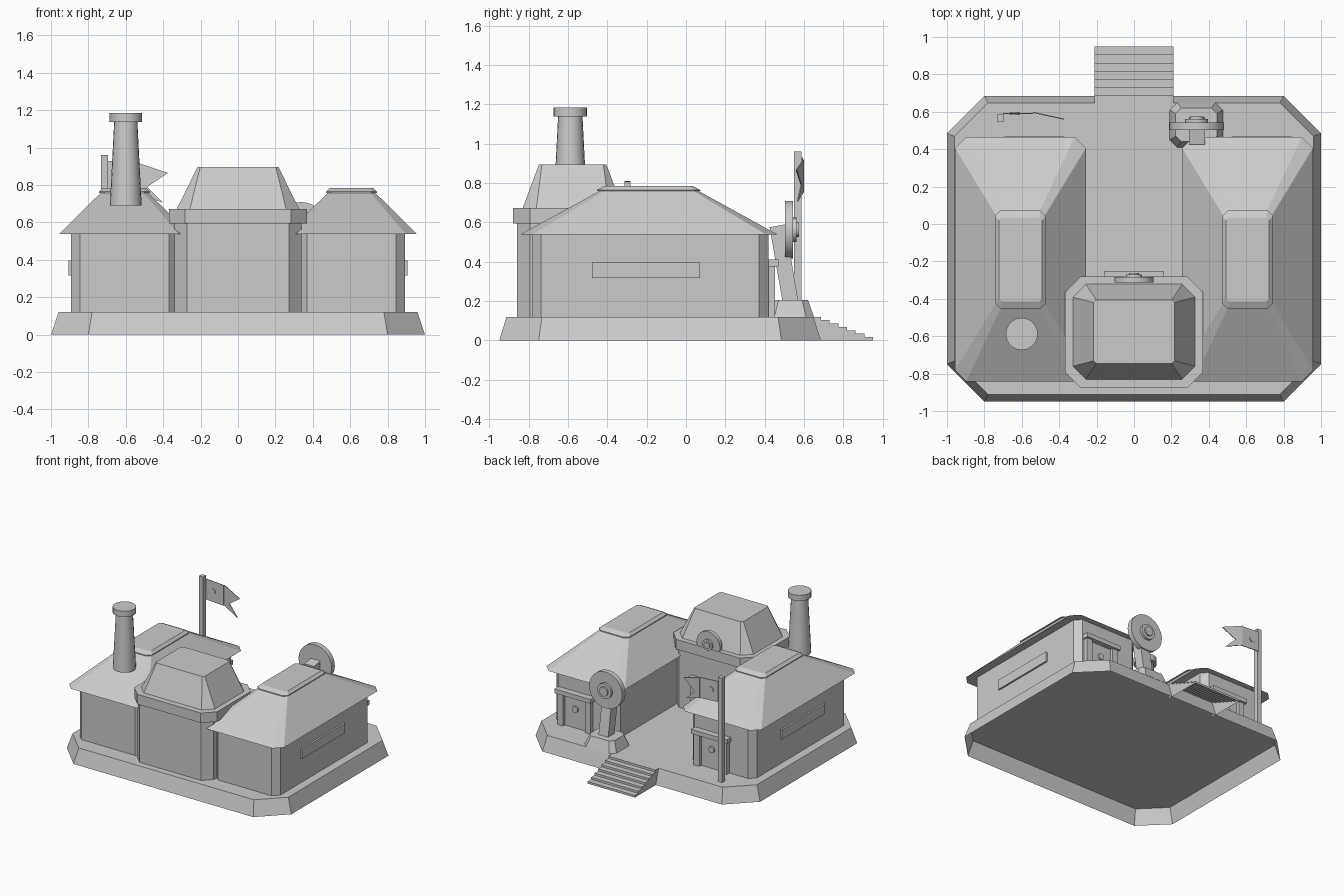
import bpy
import bmesh
from math import pi
from mathutils import Matrix, Vector

cube = bpy.data.objects.get("Cube")
if cube:
    bpy.data.objects.remove(cube, do_unlink=True)

stone = bpy.data.materials.new("plain_grey")
stone.use_nodes = True
GREY = (0.6, 0.6, 0.6, 1)
stone.diffuse_color = GREY
stone.node_tree.nodes["Principled BSDF"].inputs["Base Color"].default_value = GREY


def finish(name, bm):
    mesh = bpy.data.meshes.new(name)
    bm.to_mesh(mesh)
    bm.free()
    mesh.materials.append(stone)
    obj = bpy.data.objects.new(name, mesh)
    bpy.context.collection.objects.link(obj)
    return obj


def open_underside(bm, low, high):
    """Remove the faces for which every vertex lies in the hidden span."""
    hidden = [f for f in bm.faces if all(low(v.co) for v in f.verts) or all(high(v.co) for v in f.verts)]
    bmesh.ops.delete(bm, geom=hidden, context="FACES")


def loft(name, cx, cy, rings, hollow=False):
    """Stack of chamfered rectangles: (half x, half y, chamfer, z)."""
    bm = bmesh.new()
    loops = []
    for hx, hy, c, z in rings:
        pts = [(hx, c - hy), (hx, hy - c), (hx - c, hy), (c - hx, hy),
               (-hx, hy - c), (-hx, c - hy), (c - hx, -hy), (hx - c, -hy)]
        loops.append([bm.verts.new((cx + x, cy + y, z)) for x, y in pts])
    for a, b in zip(loops, loops[1:]):
        for i in range(8):
            j = (i + 1) % 8
            bm.faces.new((a[i], a[j], b[j], b[i]))
    bm.faces.new(loops[0])
    bm.faces.new(loops[-1])
    bmesh.ops.recalc_face_normals(bm, faces=bm.faces)
    if hollow:
        open_underside(bm, lambda p: p.z < 0.001, lambda p: False)
    return finish(name, bm)


def box(name, x, y, z):
    """Box from (min, max) pairs."""
    bm = bmesh.new()
    bmesh.ops.create_cube(bm, size=1)
    for v in bm.verts:
        v.co = Vector([lo + (hi - lo) * (c + 0.5) for c, (lo, hi) in zip(v.co, (x, y, z))])
    return finish(name, bm)


def cylinder(name, center, r1, r2, depth, sides=24, along_y=False):
    bm = bmesh.new()
    bmesh.ops.create_cone(bm, cap_ends=True, segments=sides, radius1=r1, radius2=r2, depth=depth)
    if along_y:
        bm.transform(Matrix.Rotation(-pi / 2, 4, "X"))
    bm.transform(Matrix.Translation(center))
    for f in bm.faces:
        f.smooth = len(f.verts) == 4
    for e in bm.edges:
        e.smooth = all(len(f.verts) == 4 for f in e.link_faces)
    return finish(name, bm)


def prism(name, points, axis, lo, hi, hollow=False):
    """Extrude a 2D outline along x or y; the other two axes take the points."""
    bm = bmesh.new()

    def place(p, d):
        return (d, p[0], p[1]) if axis == "x" else (p[0], d, p[1])
    a = [bm.verts.new(place(p, lo)) for p in points]
    b = [bm.verts.new(place(p, hi)) for p in points]
    bm.faces.new(a)
    bm.faces.new(b)
    for i in range(len(a)):
        j = (i + 1) % len(a)
        bm.faces.new((a[i], a[j], b[j], b[i]))
    bmesh.ops.recalc_face_normals(bm, faces=bm.faces)
    if hollow:
        inner = min(p[0] for p in points) + 0.001
        open_underside(bm, lambda p: p.z < 0.001, lambda p: p.y < inner)
    return finish(name, bm)


def door(name, cx, wall):
    """Panel, posts, lintel and knob on a wall facing +y."""
    box(name + "_panel", (cx - 0.11, cx + 0.11), (wall - 0.01, wall + 0.01), (0.12, 0.375))
    for side in (-1, 1):
        px = cx + side * 0.122
        box(name + "_post", (px - 0.025, px + 0.025), (wall - 0.01, wall + 0.035), (0.12, 0.375))
    box(name + "_lintel", (cx - 0.16, cx + 0.16), (wall - 0.01, wall + 0.052), (0.375, 0.41))
    cylinder(name + "_knob", (cx, wall + 0.015, 0.275), 0.025, 0.025, 0.02, 16, True)


def gong(name, cx, y, z, r):
    """Disc facing +y with a raised ring and a hub."""
    cylinder(name + "_disc", (cx, y + 0.14 * r, z), r, r, 0.28 * r, 32, True)
    cylinder(name + "_ring", (cx, y + 0.34 * r, z), 0.42 * r, 0.42 * r, 0.14 * r, 24, True)
    cylinder(name + "_hub", (cx, y + 0.43 * r, z), 0.25 * r, 0.25 * r, 0.12 * r, 16, True)


# Hollow platform and stairs
loft("platform", 0, -0.132, [(1, 0.817, 0.2, 0), (0.96, 0.78, 0.18, 0.12)], hollow=True)
END, INNER, STEPS = 0.95, 0.645, 7
TREAD, RISE = 0.044, 0.12 / STEPS
outline = [(INNER, 0), (END, 0)]
for i in range(STEPS):
    y = END - i * TREAD
    outline += [(y, (i + 1) * RISE), (max(y - TREAD, INNER), (i + 1) * RISE)]
prism("stairs", outline, "x", -0.21, 0.21, hollow=True)

# Side wings with hipped roofs
for side, label in ((-1, "right"), (1, "left")):
    cx = side * 0.607
    loft(label + "_wing_walls", cx, -0.182, [(0.285, 0.6, 0.046, 0.12), (0.285, 0.6, 0.046, 0.55)])
    loft(label + "_wing_roof", cx, -0.188,
         [(0.35, 0.654, 0.06, 0.538), (0.125, 0.25, 0.025, 0.76)])
    loft(label + "_roof_cap", cx, -0.19,
         [(0.136, 0.263, 0.03, 0.758), (0.136, 0.263, 0.03, 0.765), (0.115, 0.225, 0.015, 0.784)])
    outer = sorted((side * 0.88, side * 0.906))
    box(label + "_window_plate", outer, (-0.477, 0.07), (0.317, 0.397))
    door(label + "_wing_door", cx + 0.075, 0.417)

# Central hall with a steep roof
loft("hall_walls", 0, -0.58, [(0.34, 0.28, 0.066, 0.12), (0.34, 0.28, 0.066, 0.62)])
loft("hall_eave", 0, -0.579, [(0.368, 0.299, 0.085, 0.593), (0.368, 0.299, 0.085, 0.672)])
loft("hall_roof", 0, -0.576, [(0.328, 0.255, 0.07, 0.67), (0.217, 0.171, 0.015, 0.895)])
door("hall_door", 0, -0.303)
gong("hall_emblem", 0, -0.312, 0.705, 0.104)

# Chimney
cylinder("chimney_shaft", (-0.6, -0.588, 0.915), 0.085, 0.062, 0.45, 20)
cylinder("chimney_cap", (-0.6, -0.588, 1.161), 0.086, 0.086, 0.047, 20)

# Gong stand behind the left wing
loft("stand_base", 0.333, 0.53, [(0.142, 0.12, 0.04, 0.12), (0.11, 0.09, 0.03, 0.205)])
prism("stand_post", [(0.49, 0.2), (0.57, 0.2), (0.505, 0.59), (0.425, 0.575)], "x", 0.295, 0.38)
gong("stand_gong", 0.335, 0.502, 0.562, 0.147)

# Flag with a swallow tail on a square pole
box("flag_pole", (-0.732, -0.695), (0.549, 0.586), (0.12, 0.96))
prism("flag_cloth", [(-0.7, 0.765), (-0.54, 0.755), (-0.54, 0.92), (-0.7, 0.93)], "y", 0.588, 0.594)
tail = prism("flag_tail", [(-0.54, 0.755), (-0.4, 0.705), (-0.485, 0.79), (-0.375, 0.865), (-0.54, 0.92)],
             "y", 0.594, 0.6)
for v in tail.data.vertices:
    v.co.y -= 0.22 * (v.co.x + 0.54)
cylinder("flag_badge", (-0.637, 0.591, 0.845), 0.025, 0.025, 0.016, 16, True)
